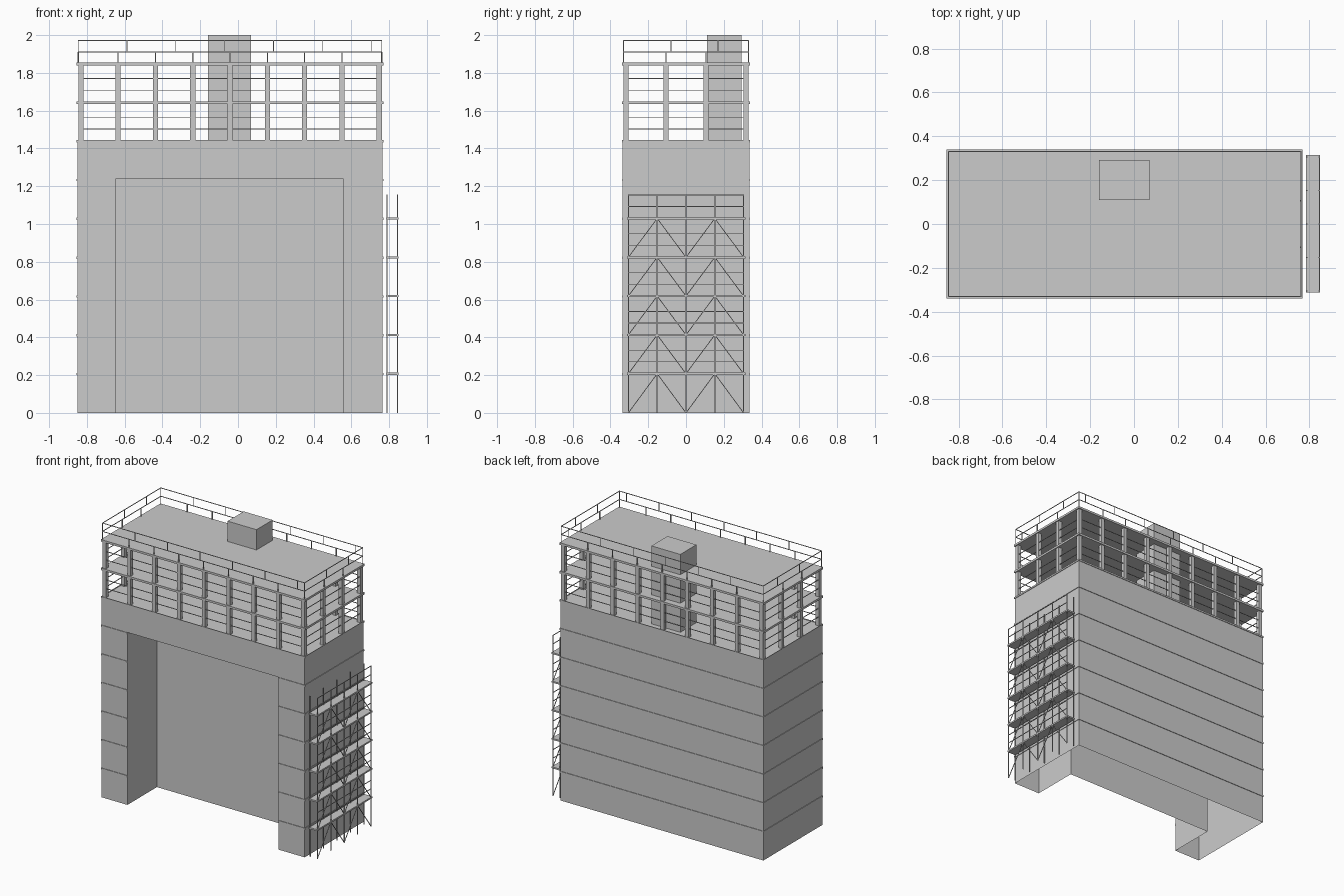
import bpy, bmesh
from mathutils import Vector, Matrix

if "Cube" in bpy.data.objects:
    bpy.data.objects.remove(bpy.data.objects["Cube"])

X0, X1, Y0, Y1 = -0.85, 0.765, -0.335, 0.335   # building footprint
FLOOR = 0.2055                                  # storey height
TOP = 1.44                                      # top of the solid body


def finish(name, bm):
    me = bpy.data.meshes.new(name)
    bm.to_mesh(me)
    bm.free()
    ob = bpy.data.objects.new(name, me)
    bpy.context.collection.objects.link(ob)
    return ob


def box(bm, a, b):
    a, b = Vector(a), Vector(b)
    m = Matrix.Translation((a + b) / 2) @ Matrix.Diagonal((*(b - a), 1))
    bmesh.ops.create_cube(bm, size=1, matrix=m)


def rod(bm, a, b, t=0.004):
    a, b = Vector(a), Vector(b)
    d = b - a
    m = (Matrix.Translation((a + b) / 2) @ d.to_track_quat('Z', 'Y').to_matrix().to_4x4()
         @ Matrix.Diagonal((t, t, d.length, 1)))
    bmesh.ops.create_cube(bm, size=1, matrix=m)


def ring(bm, z, inset=0.004):
    xa, xb, ya, yb = X0 + inset, X1 - inset, Y0 + inset, Y1 - inset
    c = [(xa, ya, z), (xb, ya, z), (xb, yb, z), (xa, yb, z)]
    for i in range(4):
        rod(bm, c[i], c[(i + 1) % 4])


# Body: shell open underneath, with a tall recess in the front
RX0, RX1, RY, RZ = -0.645, 0.555, 0.0, 1.24
bm = bmesh.new()


def face(*pts):
    bm.faces.new([bm.verts.new(p) for p in pts])


face((X0, Y0, 0), (RX0, Y0, 0), (RX0, Y0, RZ), (RX1, Y0, RZ),
     (RX1, Y0, 0), (X1, Y0, 0), (X1, Y0, TOP), (X0, Y0, TOP))
face((X1, Y0, 0), (X1, Y1, 0), (X1, Y1, TOP), (X1, Y0, TOP))
face((X1, Y1, 0), (X0, Y1, 0), (X0, Y1, TOP), (X1, Y1, TOP))
face((X0, Y1, 0), (X0, Y0, 0), (X0, Y0, TOP), (X0, Y1, TOP))
face((X0, Y0, TOP), (X1, Y0, TOP), (X1, Y1, TOP), (X0, Y1, TOP))
face((RX0, Y0, 0), (RX0, RY, 0), (RX0, RY, RZ), (RX0, Y0, RZ))
face((RX1, RY, 0), (RX1, Y0, 0), (RX1, Y0, RZ), (RX1, RY, RZ))
face((RX0, RY, 0), (RX1, RY, 0), (RX1, RY, RZ), (RX0, RY, RZ))
face((RX0, Y0, RZ), (RX0, RY, RZ), (RX1, RY, RZ), (RX1, Y0, RZ))
bmesh.ops.remove_doubles(bm, verts=bm.verts, dist=1e-5)
bmesh.ops.recalc_face_normals(bm, faces=bm.faces)
finish("building_body", bm)

# Thin bands marking each storey on the outer walls
bm = bmesh.new()
e, h = 0.004, 0.006
for i in range(1, 8):
    z = i * FLOOR
    box(bm, (X0 - e, Y1, z - h), (X1 + e, Y1 + e, z + h))
    box(bm, (X0 - e, Y0, z - h), (X0, Y1, z + h))
    box(bm, (X1, Y0, z - h), (X1 + e, Y1, z + h))
    spans = [(X0 - e, RX0), (RX1, X1 + e)] if i < 7 else [(X0 - e, X1 + e)]
    for a, b in spans:
        box(bm, (a, Y0 - e, z - h), (b, Y0, z + h))
finish("storey_bands", bm)

# Open upper floors: slabs
for name, z in (("middle_floor_slab", 1.642), ("roof_slab", 1.847)):
    bm = bmesh.new()
    box(bm, (X0 - e, Y0 - e, z - 0.008), (X1 + e, Y1 + e, z + 0.007))
    finish(name, bm)

# Perimeter columns
cw = 0.0135
col_x = [-0.832 + 0.1975 * i for i in range(9)]
col_y = [-0.3185 + 0.2123 * i for i in range(4)]
spots = [(x, y) for x in col_x for y in (col_y[0], col_y[3])]
spots += [(x, y) for x in (col_x[0], col_x[8]) for y in col_y[1:3]]
bm = bmesh.new()
for x, y in spots:
    box(bm, (x - cw, y - cw, TOP), (x + cw, y + cw, 1.842))
finish("columns", bm)

# Guard rails of the open floors
bm = bmesh.new()
for z in (1.503, 1.565, 1.708, 1.77):
    ring(bm, z, 0.012)
finish("floor_guard_rails", bm)

# Roof railing with posts and short stubs
bm = bmesh.new()
for z in (1.911, 1.971):
    ring(bm, z)
for i in range(7):
    for y in (Y0 + 0.004, Y1 - 0.004):
        x = min(X0 + 0.004 + 0.2585 * i, X1 - 0.004)
        rod(bm, (x, y, 1.911 if 0 < i else 1.85), (x, y, 1.971))
for x in (X0 + 0.004, X1 - 0.004):
    for y in (Y0 + 0.004, -0.08, 0.17, Y1 - 0.004):
        rod(bm, (x, y, 1.85 if abs(y) > 0.3 else 1.911), (x, y, 1.971))
    for y in col_y[1:3]:
        rod(bm, (x, y, 1.85), (x, y, 1.911), 0.006)
for x in col_x[1:8]:
    for y in (Y0 + 0.004, Y1 - 0.004):
        rod(bm, (x, y, 1.85), (x, y, 1.911), 0.006)
finish("roof_railing", bm)

# Lift shaft through the open floors
bm = bmesh.new()
box(bm, (-0.16, 0.11, TOP), (0.07, 0.293, 2.0))
finish("lift_shaft", bm)

# Scaffold on the right side
SX0, SX1 = 0.788, 0.845
deck_z = [FLOOR * i + 0.002 for i in range(1, 6)]
bays = [-0.305 + 0.1525 * i for i in range(5)]
bm = bmesh.new()
for z in deck_z:
    box(bm, (0.784, -0.312, z - 0.006), (0.849, 0.314, z + 0.005))
finish("scaffold_decks", bm)

bm = bmesh.new()
for y in bays:
    for x in (SX0, SX1):
        rod(bm, (x, y, 0), (x, y, 1.155), 0.005)
finish("scaffold_poles", bm)

bm = bmesh.new()
for z in deck_z:
    for dz in (0.063, 0.124):
        rod(bm, (SX1, bays[0], z + dz), (SX1, bays[4], z + dz))
finish("scaffold_rails", bm)

# Zigzag bracing on the outer side of the scaffold
bm = bmesh.new()
for z0, z1 in zip([0.0] + deck_z[:-1], deck_z):
    for i in range(4):
        za, zb = (z0, z1) if i % 2 == 0 else (z1, z0)
        rod(bm, (SX1, bays[i], za), (SX1, bays[i + 1], zb))
finish("scaffold_braces", bm)
